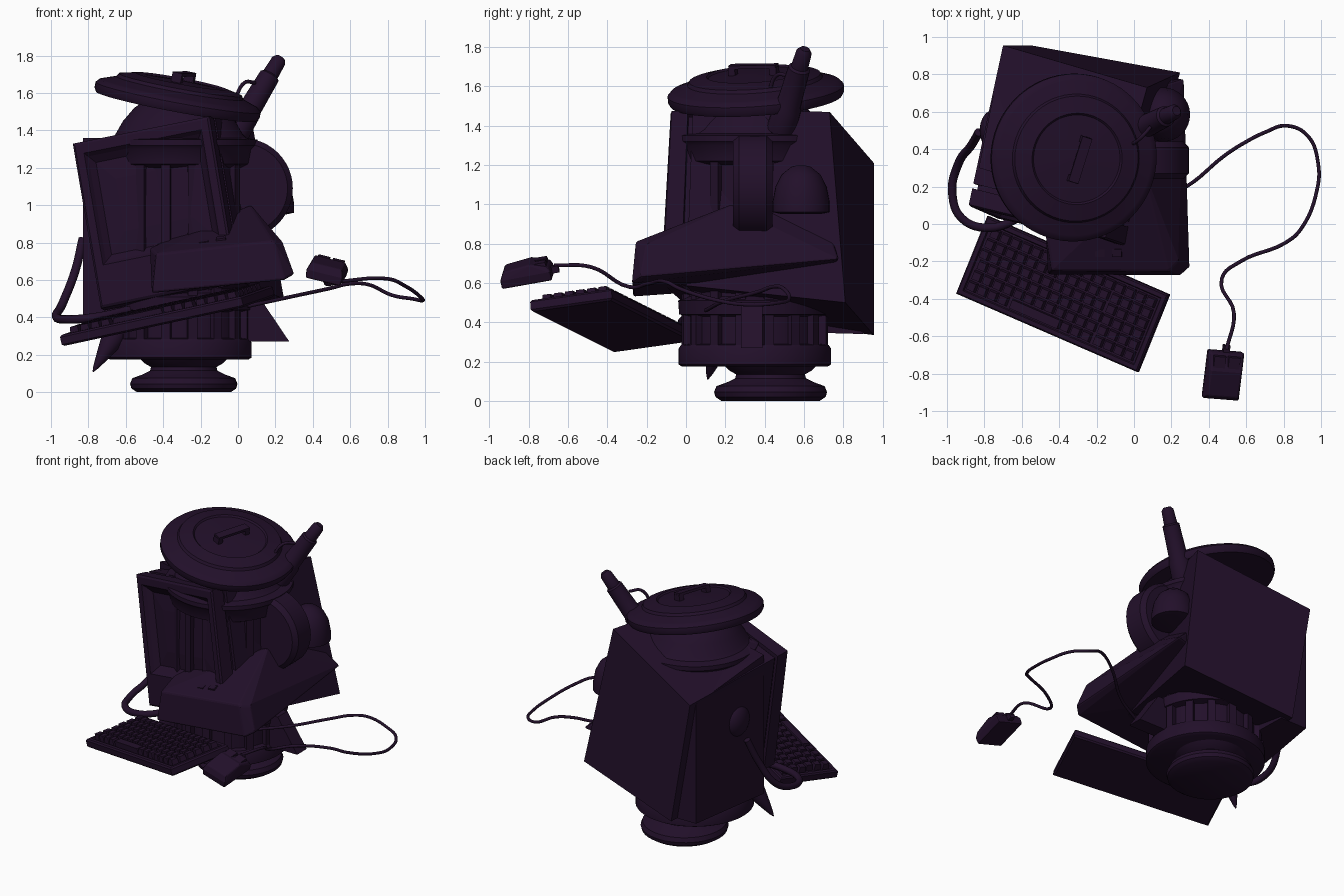
import bpy, bmesh, math
from mathutils import Vector, Matrix

if "Cube" in bpy.data.objects:
    bpy.data.objects.remove(bpy.data.objects["Cube"])

mat = bpy.data.materials.new("dark_plum")
mat.diffuse_color = (0.016, 0.005, 0.023, 1)
mat.use_nodes = True
mat.node_tree.nodes["Principled BSDF"].inputs["Base Color"].default_value = mat.diffuse_color


def finish(name, bm, smooth=False):
    bmesh.ops.recalc_face_normals(bm, faces=bm.faces[:])
    me = bpy.data.meshes.new(name)
    bm.to_mesh(me)
    bm.free()
    ob = bpy.data.objects.new(name, me)
    bpy.context.collection.objects.link(ob)
    me.materials.append(mat)
    if smooth:
        bpy.ops.object.select_all(action='DESELECT')
        ob.select_set(True)
        bpy.context.view_layer.objects.active = ob
        bpy.ops.object.shade_smooth_by_angle(angle=math.radians(35))
    return ob


def loft(bm, rings):
    """Skin a list of closed point rings and cap both ends."""
    vs = [[bm.verts.new(p) for p in r] for r in rings]
    n = len(vs[0])
    for a, b in zip(vs, vs[1:]):
        for i in range(n):
            bm.faces.new((a[i], a[(i + 1) % n], b[(i + 1) % n], b[i]))
    bm.faces.new(vs[0])
    bm.faces.new(vs[-1])


def lathe(name, profile, m, n=48):
    bm = bmesh.new()
    loft(bm, [[m @ Vector((r * math.cos(2 * math.pi * i / n), r * math.sin(2 * math.pi * i / n), z))
               for i in range(n)] for r, z in profile])
    return finish(name, bm, True)


def hull(name, pts, bevel=0.0):
    bm = bmesh.new()
    for p in pts:
        bm.verts.new(p)
    bmesh.ops.convex_hull(bm, input=bm.verts[:])
    bmesh.ops.dissolve_limit(bm, angle_limit=0.02, verts=bm.verts[:], edges=bm.edges[:])
    ob = finish(name, bm)
    if bevel:
        b = ob.modifiers.new("bevel", 'BEVEL')
        b.width, b.segments = bevel, 2
    return ob


def tube(name, pts, r):
    cu = bpy.data.curves.new(name, 'CURVE')
    cu.dimensions = '3D'
    cu.bevel_depth, cu.bevel_resolution, cu.resolution_u = r, 3, 6
    cu.use_fill_caps = True
    sp = cu.splines.new('BEZIER')
    sp.bezier_points.add(len(pts) - 1)
    for bp, p in zip(sp.bezier_points, pts):
        bp.co = p
        bp.handle_left_type = bp.handle_right_type = 'AUTO'
    ob = bpy.data.objects.new(name, cu)
    bpy.context.collection.objects.link(ob)
    cu.materials.append(mat)


def box(bm, m, c, s, taper=1.0):
    x, y, z = c
    loft(bm, [[m @ Vector((x + a * s[0] / 2 * t, y + b * s[1] / 2 * t, z + h * s[2] / 2))
               for a, b in ((-1, -1), (1, -1), (1, 1), (-1, 1))] for h, t in ((-1, 1), (1, taper))])


T = Matrix.Translation

# round foot under the monitor
lathe("foot", [(.25, 0), (.28, .02), (.287, .045), (.275, .075), (.22, .095), (.18, .115), (.175, .135),
               (.21, .155), (.24, .185)], T((-.29, .43, 0)))

# bin: base flange, body, middle band, collar and domed shoulder
can = T((-.315, .35, 0))
lathe("bin_body", [(.37, .175), (.388, .185), (.388, .265), (.375, .285), (.34, .29), (.34, .43), (.385, .44),
                   (.39, .51), (.345, .53), (.345, 1.2), (.385, 1.22),
                   (.40, 1.30), (.42, 1.32), (.42, 1.35), (.36, 1.36), (.34, 1.38), (.30, 1.45), (.24, 1.52),
                   (.17, 1.57)], can, 64)
bm = bmesh.new()
for i in range(16):
    box(bm, can @ Matrix.Rotation((i + .5) * math.tau / 16, 4, 'Z'), (.35, 0, .75), (.05, .05, .94))
finish("bin_ribs", bm)

# tilted lid with a strap handle
lid = T((-.322, .355, 1.568)) @ Matrix.Rotation(math.radians(10.5), 4, 'Y') \
    @ Matrix.Rotation(math.radians(4), 4, 'X')
lathe("lid", [(.41, -.035), (.438, -.04), (.449, -.02), (.449, .01), (.43, .03), (.415, .035), (.345, .06),
              (.335, .078), (.245, .098), (.235, .088), (.10, .096), (.02, .1)], lid, 64)
bm = bmesh.new()
hm = lid @ Matrix.Rotation(math.radians(-17), 4, 'Z')
box(bm, hm, (.01, 0, .138), (.055, .25, .018))
for s in (-1, 1):
    box(bm, hm, (.01, s * .11, .11), (.055, .035, .05))
finish("lid_handle", bm)

# monitor: one loft from the back to the recessed screen, through a warped box
C = {(0, 0, 0): (-.735, .03, .45), (1, 0, 0): (-.01, -.13, .6), (0, 1, 0): (-.885, .096, 1.33),
     (1, 1, 0): (-.155, -.08, 1.475), (0, 0, 1): (-.55, .955, .335), (1, 0, 1): (.246, .81, .5),
     (0, 1, 1): (-.70, .955, 1.21), (1, 1, 1): (.07, .73, 1.47)}


def warp(u, v, w):
    p = Vector()
    for (i, j, k), c in C.items():
        p += Vector(c) * (u if i else 1 - u) * (v if j else 1 - v) * (w if k else 1 - w)
    return p


bm = bmesh.new()
loft(bm, [[warp(*q) for q in ((a, c, w), (b, c, w), (b, d, w), (a, d, w))] for a, b, c, d, w in (
    (0, 1, 0, 1, 1), (0, 1, 0, 1, .14), (.03, .97, .03, .97, .14), (.03, .97, .03, .97, .11), (0, 1, 0, 1, .11),
    (0, 1, 0, 1, .01), (.015, .985, .015, .985, 0), (.07, .93, .25, .93, 0), (.09, .91, .27, .91, .025),
    (.13, .87, .31, .87, .06), (.25, .75, .43, .75, .05))])
finish("monitor", bm)

# slab and small dome on the left side of the monitor
hull("side_slab", [(-.83, .3, .36), (-.71, .9, .34), (-.5, .9, .34), (-.5, .2, .36),
                   (-.83, .3, 1.36), (-.71, .9, 1.2), (-.5, .85, 1.22), (-.5, .2, 1.36)])
bm = bmesh.new()
bmesh.ops.create_uvsphere(bm, u_segments=32, v_segments=16, radius=1,
                          matrix=T((-.75, .5, .95)) @ Matrix.Diagonal((.075, .11, .12, 1)))
finish("left_dome", bm, True)

# wheel shaped handle and cup on the right side
lathe("side_wheel", [(.2, -.1), (.24, -.1), (.268, -.07), (.268, .07), (.24, .1), (.2, .1)],
      T((.025, .34, 1.09)) @ Matrix.Rotation(math.pi / 2, 4, 'X'))
lathe("side_cup", [(.10, -.10), (.145, -.09), (.145, -.04), (.13, .04), (.10, .10), (.05, .14), (.01, .15)],
      T((.155, .585, 1.05)), 32)

# wedge shaped console with buttons
hull("console", [(-.46, -.27, .53), (.25, -.275, .60), (.30, -.23, .63), (.27, .78, .72), (-.40, .7, .6),
                 (-.44, -.25, .74), (.19, -.255, .81), (.24, -.2, .8), (-.47, -.06, .77), (-.40, .1, .81),
                 (.07, .23, 1.0), (.0, .7, .96)], .012)
bm = bmesh.new()
for i in range(3):
    box(bm, T((-.27 + i * .09, -.15, .775 + i * .017)) @ Matrix.Rotation(.3, 4, 'X')
        @ Matrix.Rotation(-.15, 4, 'Y'), (0, 0, 0), (.06, .05, .04), .85)
finish("console_buttons", bm)

# bracket fin at the lower right of the bin
hull("bracket_fin", [(x, y, z) for y in (.28, .39) for x, z in ((0, .27), (.275, .27), (.12, .5), (0, .5))])

# keyboard in its own frame: x along the long side, y along the short side
o = Vector((-.94, -.37, .245))
ex, ey = Vector((.97, -.42, .21)), Vector((.175, .41, .06))
W, D = ex.length, ey.length
ex.normalize()
ez = ex.cross(ey).normalized()
ey = ez.cross(ex)
K = Matrix((ex, ey, ez)).transposed().to_4x4()
K.translation = o
bm = bmesh.new()
loft(bm, [[K @ Vector((x, y, z)) for x, y in ((a, a), (W - a, a), (W - a, D - a), (a, D - a))]
          for a, z in ((.01, 0), (0, .01), (0, .05), (.008, .06), (.03, .06), (.035, .048))])
finish("keyboard_case", bm)
bm = bmesh.new()
kw, kd = (W - .09) / 16, (D - .08) / 6
for r in range(6):
    for c in range(16):
        if r == 0 and 4 <= c <= 8:
            if c == 6:
                box(bm, K, (.045 + 2.5 * kw + 4 * kw, .04 + .5 * kd, .065), (kw * 5 - .01, kd - .01, .045), .95)
            continue
        shift = (r % 3) * .006 - .006 if c < 12 else .004
        box(bm, K, (.045 + (c + .5) * kw + shift, .04 + (r + .5) * kd, .065), (kw - .007, kd - .007, .05), .78)
finish("keyboard_keys", bm)

# mouse with two buttons and its lead
M = T((.478, -.81, .655)) @ Matrix.Rotation(math.radians(-7), 4, 'Z') @ Matrix.Rotation(math.radians(10), 4, 'X') \
    @ Matrix.Rotation(math.radians(14), 4, 'Y')
hull("mouse", [M @ Vector((a * x, y, z)) for a in (-1, 1) for x, y, z in (
    (.095, -.13, -.045), (.095, .13, -.045), (.1, -.13, .0), (.1, .13, .0), (.085, -.11, .04), (.085, .03, .055),
    (.085, .12, .025))], .008)
bm = bmesh.new()
for s in (-1, 1):
    box(bm, M, (s * .04, .075, .038), (.07, .075, .022), .9)
box(bm, M, (0, .145, -.01), (.035, .04, .035))
finish("mouse_buttons", bm)
tube("mouse_cable", [(.495, -.67, .69), (.535, -.48, .68), (.47, -.29, .58), (.57, -.2, .595), (.81, -.1, .605),
                     (.89, -.03, .57), (.98, .19, .505), (.985, .32, .49), (.93, .47, .50), (.82, .525, .52),
                     (.70, .49, .575), (.60, .44, .58), (.49, .37, .555), (.28, .2, .51), (.05, .1, .46)], .01)

# thick cable loop on the left
tube("left_hose", [(-.83, .49, .82), (-.87, .42, .65), (-.94, .32, .47), (-.972, .17, .405), (-.92, .03, .39),
                   (-.77, -.02, .40), (-.58, .05, .44)], .023)

# large pen running diagonally through everything
tip, end = Vector((-.775, .11, .11)), Vector((.228, .605, 1.79))
d = (end - tip).normalized()
L = (end - tip).length
P = T(tip) @ d.to_track_quat('Z', 'Y').to_matrix().to_4x4()
lathe("pen", [(.003, 0), (.015, .03), (.04, .12), (.06, .2), (.065, .3), (.065, L - .5), (.075, L - .49),
              (.07, L - .36), (.062, L - .34), (.056, L - .12), (.044, L - .11), (.04, L - .02), (.025, L)], P, 24)
tube("pen_clip", [(-.02, .42, 1.56), (.035, .46, 1.655), (.09, .52, 1.655)], .01)
